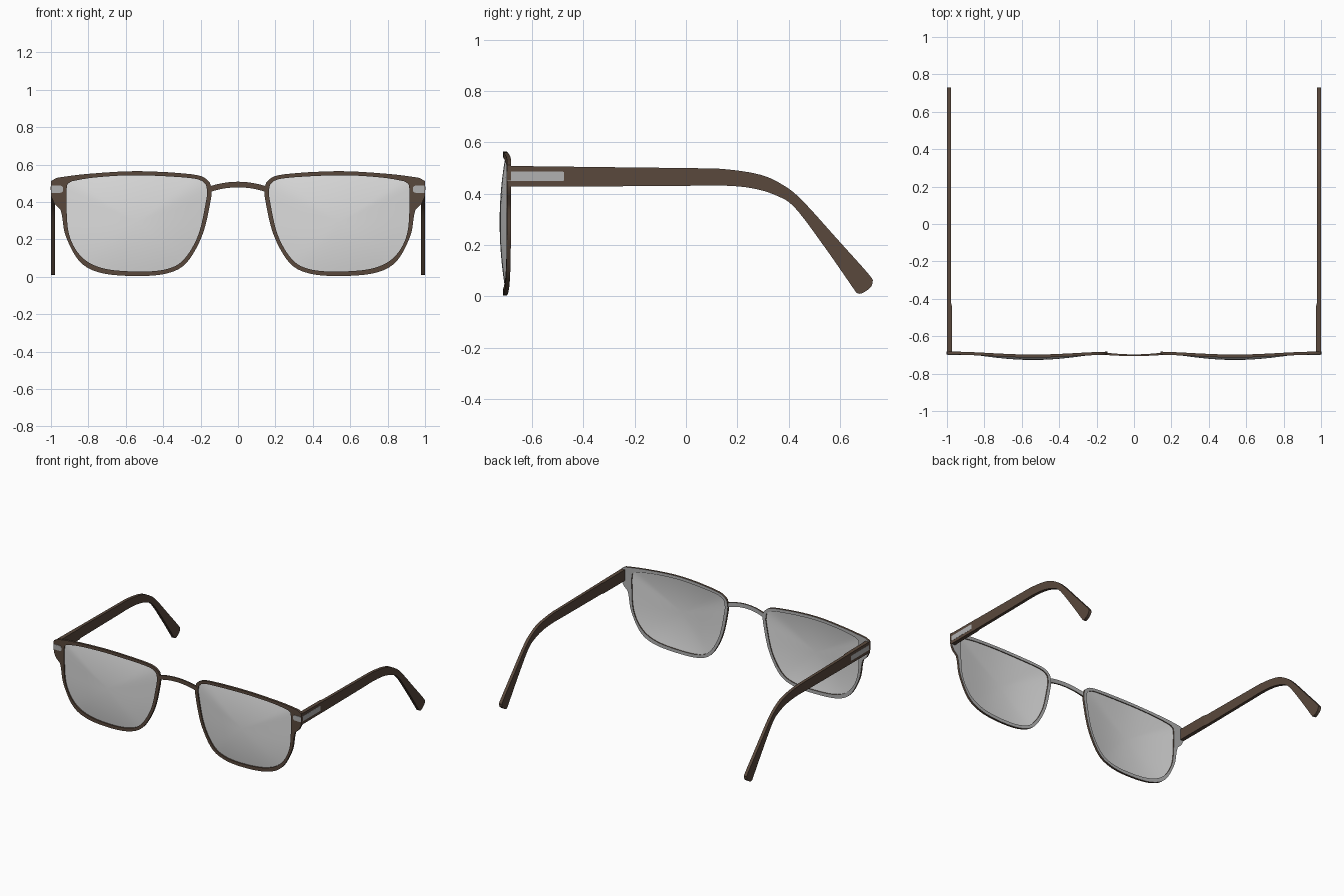
import bpy, bmesh, math
from mathutils import Vector

if "Cube" in bpy.data.objects:
    bpy.data.objects.remove(bpy.data.objects["Cube"])


def material(name, rgba):
    m = bpy.data.materials.new(name)
    m.diffuse_color = rgba
    m.use_nodes = True
    m.node_tree.nodes["Principled BSDF"].inputs["Base Color"].default_value = m.diffuse_color
    return m


BROWN = material("brown", (0.1, 0.065, 0.045, 1))
GREY = material("metal grey", (0.44, 0.44, 0.44, 1))
LENS = material("lens light grey", (0.72, 0.72, 0.72, 1))


def make(name, verts, faces, mats, mirror=True, angle=35, rule=None):
    """Mesh object with consistent normals, optional mirror and colour rule."""
    bm = bmesh.new()
    vs = [bm.verts.new(v) for v in verts]
    for f in faces:
        bm.faces.new([vs[i] for i in f])
    bmesh.ops.recalc_face_normals(bm, faces=bm.faces[:])
    bm.normal_update()
    if rule:
        for f in bm.faces:
            f.material_index = rule(f)
    me = bpy.data.meshes.new(name)
    bm.to_mesh(me)
    bm.free()
    ob = bpy.data.objects.new(name, me)
    bpy.context.collection.objects.link(ob)
    for m in mats:
        me.materials.append(m)
    bpy.ops.object.select_all(action='DESELECT')
    ob.select_set(True)
    bpy.context.view_layer.objects.active = ob
    bpy.ops.object.shade_smooth_by_angle(angle=math.radians(angle))
    if mirror:
        ob.modifiers.new("mirror", 'MIRROR')
    return ob


def spline(pts, closed=False, steps=8):
    """Catmull-Rom samples through points of any dimension."""
    n, out = len(pts), []
    for i in range(n if closed else n - 1):
        ids = (i - 1, i, i + 1, i + 2)
        a, b, c, d = [Vector(pts[k % n] if closed else pts[min(max(k, 0), n - 1)]) for k in ids]
        for s in range(steps):
            t = s / steps
            out.append(b + (c - a) * (t / 2) + (2 * a - 5 * b + 4 * c - d) * (t * t / 2)
                       + (3 * b - a - 3 * c + d) * (t ** 3 / 2))
    return out if closed else out + [Vector(pts[-1])]


CX, CZ, N = 0.54, 0.29, 112


def polar(pts):
    """Resample a closed outline at even angles around the lens centre."""
    pr = sorted((math.atan2(p.y - CZ, p.x - CX) % math.tau, math.hypot(p.x - CX, p.y - CZ))
                for p in spline(pts, True))
    pr = [(pr[-1][0] - math.tau, pr[-1][1])] + pr + [(pr[0][0] + math.tau, pr[0][1])]
    out = []
    for i in range(N):
        a = math.tau * i / N
        k = next(j for j in range(1, len(pr)) if pr[j][0] >= a)
        (a0, r0), (a1, r1) = pr[k - 1], pr[k]
        r = r0 + (r1 - r0) * (a - a0) / max(a1 - a0, 1e-9)
        out.append((CX + r * math.cos(a), CZ + r * math.sin(a)))
    return out


def front_y(x):
    u = max(-1, min(1, (x - CX) / 0.46))
    return -0.698 - 0.016 * math.cos(u * math.pi / 2) ** 2


outer = polar([(0.54, 0.564), (0.81, 0.549), (0.96, 0.53), (0.992, 0.523), (1.0, 0.505),
               (1.0, 0.44), (0.985, 0.395), (0.952, 0.365), (0.94, 0.32), (0.92, 0.215),
               (0.845, 0.08), (0.73, 0.02), (0.54, 0.004), (0.38, 0.018), (0.275, 0.075),
               (0.19, 0.225), (0.146, 0.41), (0.143, 0.475), (0.165, 0.52), (0.25, 0.548)])
inner = polar([(0.54, 0.542), (0.75, 0.532), (0.88, 0.512), (0.912, 0.495), (0.917, 0.40),
               (0.903, 0.225), (0.835, 0.105), (0.72, 0.045), (0.54, 0.028), (0.385, 0.04),
               (0.29, 0.092), (0.212, 0.225), (0.17, 0.41), (0.166, 0.465), (0.182, 0.505),
               (0.26, 0.528)])

# rim with end piece: brown with a grey back
verts = []
for loop, back in ((outer, 0.016), (outer, 0), (inner, 0), (inner, 0.016)):
    verts += [(x, front_y(x) + back, z) for x, z in loop]
faces = [(r * N + i, r * N + (i + 1) % N, ((r + 1) % 4) * N + (i + 1) % N, ((r + 1) % 4) * N + i)
         for r in range(4) for i in range(N)]
make("rims", verts, faces, [BROWN, GREY], rule=lambda f: int(f.normal.y > 0.6))

# domed lenses, edge nearly flush with the back of the rim
R = 10
verts = []
for k in range(R):
    s = 1 - k / R
    for x, z in inner:
        px, pz = CX + (x - CX) * s, CZ + (z - CZ) * s
        verts.append((px, front_y(px) + 0.009 - 0.022 * (1 - s * s), pz))
verts.append((CX, front_y(CX) - 0.013, CZ))
faces = [(k * N + i, k * N + (i + 1) % N, (k + 1) * N + (i + 1) % N, (k + 1) * N + i)
         for k in range(R - 1) for i in range(N)]
faces += [((R - 1) * N + i, (R - 1) * N + (i + 1) % N, R * N) for i in range(N)]
lens = make("lenses", verts, faces, [LENS], angle=60)
if lens.data.polygons[0].normal.y > 0:
    lens.data.flip_normals()


def sweep(sections):
    """Four-cornered sections joined into a capped solid."""
    v = [p for s in sections for p in s]
    f = [(4 * i + j, 4 * i + (j + 1) % 4, 4 * i + 4 + (j + 1) % 4, 4 * i + 4 + j)
         for i in range(len(sections) - 1) for j in range(4)]
    return v, f + [(0, 1, 2, 3), tuple(len(v) - 4 + j for j in range(4))]


# arched bridge
secs = []
for i in range(25):
    u = i / 12 - 1
    x = 0.155 * u
    top, low = 0.508 - 0.026 * u * u, 0.478 - 0.027 * u * u
    yf, yb = -0.706 + 0.006 * u * u, -0.697 + 0.010 * u * u
    secs.append([(x, yf, top), (x, yb, top), (x, yb, low), (x, yf, low)])
v, f = sweep(secs)
make("bridge", v, f, [BROWN, GREY], mirror=False, rule=lambda f: int(f.normal.y > 0.6))

# temple arms: paired upper and lower edge points (y, z, y, z)
edge = spline([(-0.69, 0.508, -0.69, 0.428), (-0.45, 0.506, -0.45, 0.428),
               (-0.42, 0.505, -0.42, 0.428), (0, 0.5, 0, 0.431), (0.15, 0.496, 0.14, 0.432),
               (0.29, 0.474, 0.255, 0.422), (0.38, 0.433, 0.35, 0.394),
               (0.455, 0.372, 0.425, 0.345), (0.6, 0.212, 0.54, 0.193),
               (0.716, 0.082, 0.652, 0.032), (0.727, 0.056, 0.662, 0.017),
               (0.722, 0.038, 0.674, 0.01), (0.705, 0.022, 0.687, 0.012)], steps=6)
secs = []
for a, b, c, d in edge:
    xi = 0.972 if a < -0.43 else 0.978
    secs.append([(xi, a, b), (1, a, b), (1, c, d), (xi, c, d)])
v, f = sweep(secs)
make("temple_arms", v, f, [BROWN])


def plate(name, length, half, round_start, round_end, place):
    """Thin plate with its own corner radius at each end."""
    pts = []
    for sx, sz, r in ((1, -1, round_end), (1, 1, round_end),
                      (-1, 1, round_start), (-1, -1, round_start)):
        start = math.atan2(sz, sx) - math.pi / 4
        for i in range(6):
            a = start + math.pi / 2 * i / 5
            pts.append(((length - r if sx > 0 else r) + r * math.cos(a),
                        sz * (half - r) + r * math.sin(a)))
    n = len(pts)
    v = [place(p, q, d) for d in (0, 0.005) for p, q in pts]
    f = [tuple(range(n)), tuple(range(n, 2 * n))]
    f += [(i, (i + 1) % n, n + (i + 1) % n, n + i) for i in range(n)]
    make(name, v, f, [GREY])


# metal inlays on the end pieces and arms
plate("front_plates", 0.063, 0.019, 0.014, 0.002,
      lambda p, q, d: (0.935 + p, -0.701 + d, 0.468 + q))
plate("side_plates", 0.222, 0.0185, 0.002, 0.007,
      lambda p, q, d: (1.001 - d, -0.697 + p, 0.468 + q))
